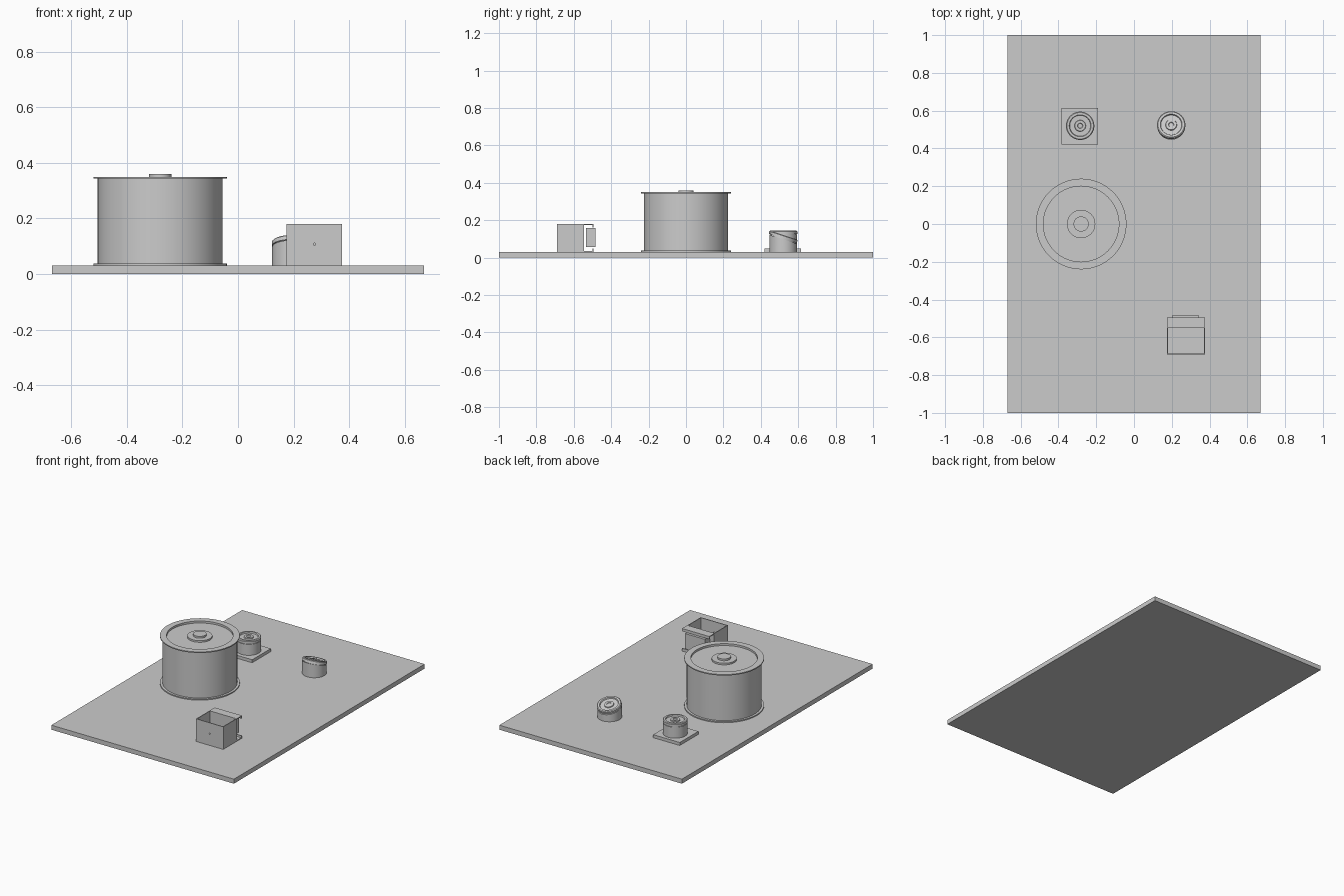
import bpy, math
from mathutils import Matrix

if "Cube" in bpy.data.objects:
    bpy.data.objects.remove(bpy.data.objects["Cube"])


def block(name, x, y, z):
    """Box from (min, max) ranges."""
    bpy.ops.mesh.primitive_cube_add(size=1)
    o = bpy.context.object
    o.name = name
    m = Matrix.Translation([(r[0] + r[1]) / 2 for r in (x, y, z)])
    o.data.transform(m @ Matrix.Diagonal([r[1] - r[0] for r in (x, y, z)] + [1]))
    return o


def lathe(name, profile, loc, tilt=0, n=64):
    """Spin an (r, z) profile that starts and ends on the axis."""
    inner = profile[1:-1]
    verts = [(r * math.cos(2 * math.pi * i / n), r * math.sin(2 * math.pi * i / n), z)
             for r, z in inner for i in range(n)]
    faces = [(k * n + i, k * n + (i + 1) % n, (k + 1) * n + (i + 1) % n, (k + 1) * n + i)
             for k in range(len(inner) - 1) for i in range(n)]
    faces.append(tuple(reversed(range(n))))
    faces.append(tuple(range((len(inner) - 1) * n, len(inner) * n)))
    me = bpy.data.meshes.new(name)
    me.from_pydata(verts, [], faces)
    o = bpy.data.objects.new(name, me)
    bpy.context.collection.objects.link(o)
    o.location = loc
    o.rotation_euler.x = tilt
    bpy.ops.object.select_all(action='DESELECT')
    o.select_set(True)
    bpy.context.view_layer.objects.active = o
    bpy.ops.object.shade_smooth_by_angle(angle=math.radians(30))
    return o


def cut(target, cutter):
    m = target.modifiers.new("cut", 'BOOLEAN')
    m.object = cutter
    m.solver = 'EXACT'
    cutter.hide_render = True
    cutter.hide_set(True)


# Base plate
block("base_plate", (-.67, .67), (-1, 1), (0, .03))

# Large drum with flanges, recessed top and hub
lathe("large_drum", [(0, 0), (.24, 0), (.24, .007), (.225, .007), (.225, .313), (.24, .313),
                     (.24, .32), (.2, .32), (.2, .307), (.075, .307), (.075, .318),
                     (.04, .318), (.04, .33), (0, .33)], (-.28, 0, .03))

# Small dial: rim, stepped recess and centre boss (z relative to dial underside)
dial = [(0, 0), (.07, 0), (.07, .004), (.075, .004), (.075, .018), (.07, .022), (.058, .022),
        (.055, .014), (.03, .014), (.028, .02), (.014, .02), (.012, .016), (0, .016)]

# Upright dial on its square foot
block("dial_foot", (-.385, -.19), (.42, .615), (.03, .05))
lathe("upright_dial_body", [(0, 0), (.074, 0), (.074, .073), (0, .073)], (-.285, .52, .05))
lathe("upright_dial_cap", dial, (-.285, .52, .123))

# Tilted dial: pedestal sheared to a slope, cap leaning to the back
slope = math.radians(18)
ped = lathe("tilted_dial_body", [(0, 0), (.074, 0), (.074, .068), (0, .068)], (.197, .52, .03))
for v in ped.data.vertices:
    if v.co.z > .01:
        v.co.z -= v.co.y * math.tan(slope)
lathe("tilted_dial_cap", dial, (.197, .52, .098), -slope)

# Open-topped bin with a small front hole
bin_box = block("bin", (.175, .375), (-.69, -.545), (.03, .18))
cut(bin_box, block("bin_cavity", (.18, .37), (-.685, -.55), (.036, .3)))
bpy.ops.mesh.primitive_cylinder_add(vertices=24, radius=.004, depth=.03,
                                    location=(.275, -.69, .107), rotation=(math.pi / 2, 0, 0))
hole = bpy.context.object
hole.name = "front_hole_cutter"
cut(bin_box, hole)

# Rear bracket: top and bottom shelves with lips, holding a block
for name, z, lip in (("top", (.175, .18), (.162, .18)), ("bottom", (.03, .035), (.03, .048))):
    block(name + "_shelf", (.175, .375), (-.546, -.495), z)
    block(name + "_lip", (.175, .375), (-.5, -.494), lip)
block("rear_block", (.2, .345), (-.535, -.484), (.056, .158))
